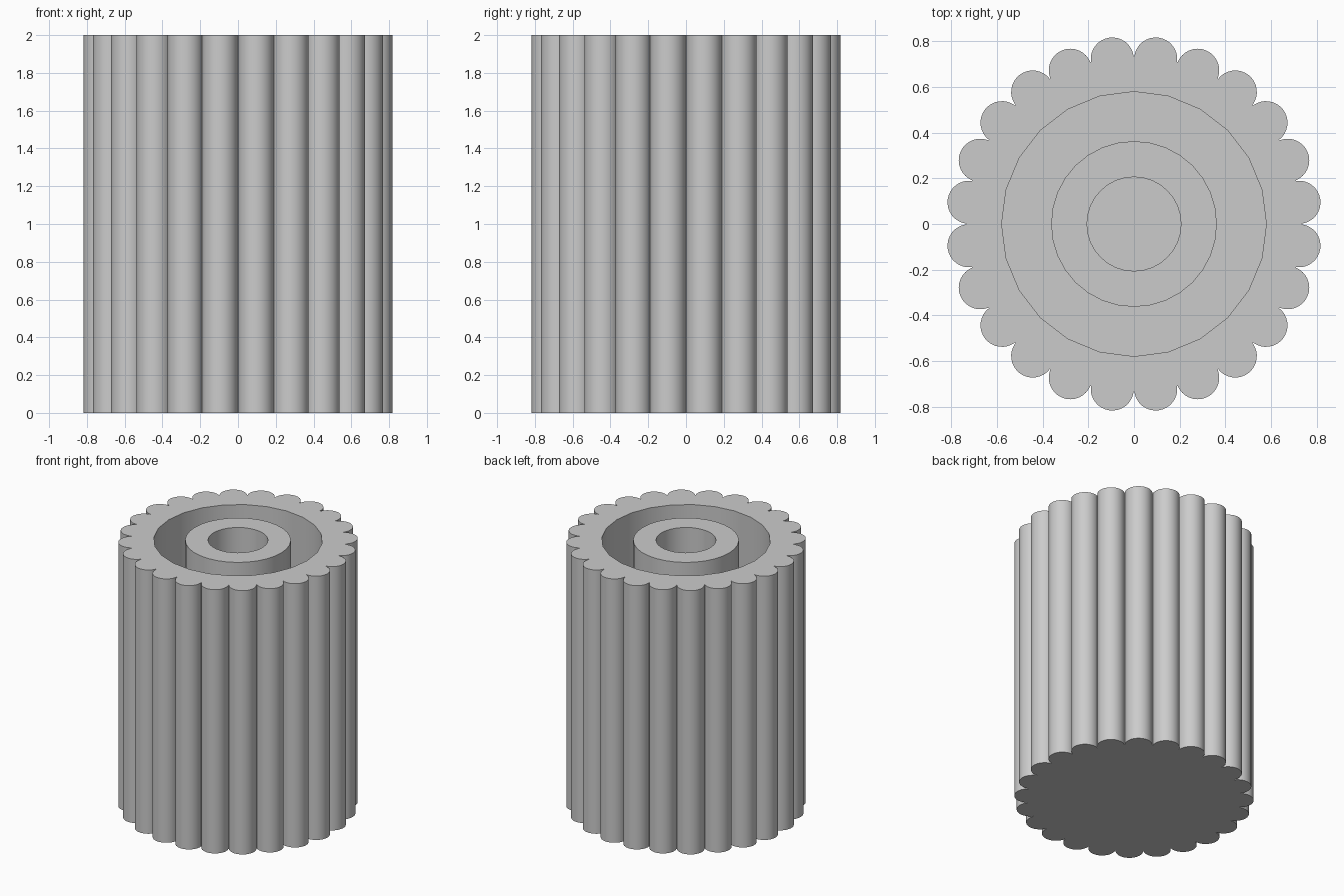
import bpy, bmesh
from math import sin, cos, pi, radians

HEIGHT, FLOOR = 2.0, 0.2
LOBES, LOBE_CENTRE, LOBE_RADIUS, ARC_STEPS = 24, 0.729, 0.0945, 16
RECESS_RADIUS, HUB_RADIUS, BORE_RADIUS = 0.58, 0.363, 0.206

cube = bpy.data.objects.get("Cube")
if cube:
    bpy.data.objects.remove(cube)

grey = bpy.data.materials.new("plain grey")
grey.use_nodes = True
grey.diffuse_color = (0.6, 0.6, 0.6, 1)
grey.node_tree.nodes["Principled BSDF"].inputs["Base Color"].default_value = grey.diffuse_color


def circle(radius, sides):
    return [(radius * cos(2 * pi * i / sides), radius * sin(2 * pi * i / sides))
            for i in range(sides)]


def fluted_outline():
    """Ring of half-round lobes, with a valley on each axis."""
    points = []
    for i in range(LOBES):
        middle = 2 * pi * (i + 0.5) / LOBES
        for k in range(ARC_STEPS + 1):
            a = middle + pi * (k / ARC_STEPS - 0.5)
            points.append((LOBE_CENTRE * cos(middle) + LOBE_RADIUS * cos(a),
                           LOBE_CENTRE * sin(middle) + LOBE_RADIUS * sin(a)))
    return points


def ring(bm, outline, z):
    return [bm.verts.new((x, y, z)) for x, y in outline]


def wall(bm, low, high):
    for i in range(len(low)):
        j = (i + 1) % len(low)
        bm.faces.new((low[i], low[j], high[j], high[i]))


def annulus(bm, outer, inner):
    edges = []
    for loop in (outer, inner):
        for i, v in enumerate(loop):
            w = loop[(i + 1) % len(loop)]
            edges.append(bm.edges.get((v, w)) or bm.edges.new((v, w)))
    bmesh.ops.triangle_fill(bm, edges=edges, use_beauty=True, normal=(0, 0, 1))


def finish(bm, name):
    bmesh.ops.recalc_face_normals(bm, faces=bm.faces)
    mesh = bpy.data.meshes.new(name)
    bm.to_mesh(mesh)
    bm.free()
    mesh.materials.append(grey)
    obj = bpy.data.objects.new(name, mesh)
    bpy.context.collection.objects.link(obj)
    bpy.ops.object.select_all(action="DESELECT")
    obj.select_set(True)
    bpy.context.view_layer.objects.active = obj
    bpy.ops.object.shade_smooth_by_angle(angle=radians(30))


# Fluted body: closed base, scalloped side, flat rim and deep round recess
bm = bmesh.new()
base = ring(bm, fluted_outline(), 0)
rim = ring(bm, fluted_outline(), HEIGHT)
recess_floor = ring(bm, circle(RECESS_RADIUS, 24), FLOOR)
recess_top = ring(bm, circle(RECESS_RADIUS, 24), HEIGHT)
bm.faces.new(base)
wall(bm, base, rim)
annulus(bm, rim, recess_top)
wall(bm, recess_floor, recess_top)
bm.faces.new(recess_floor)
finish(bm, "fluted_body")

# Central hub: tube standing on the recess floor, level with the rim
bm = bmesh.new()
loops = [ring(bm, circle(r, 32), z) for r, z in (
    (HUB_RADIUS, FLOOR), (HUB_RADIUS, HEIGHT), (BORE_RADIUS, HEIGHT), (BORE_RADIUS, FLOOR))]
for i in range(4):
    wall(bm, loops[i], loops[(i + 1) % 4])
finish(bm, "central_hub")
